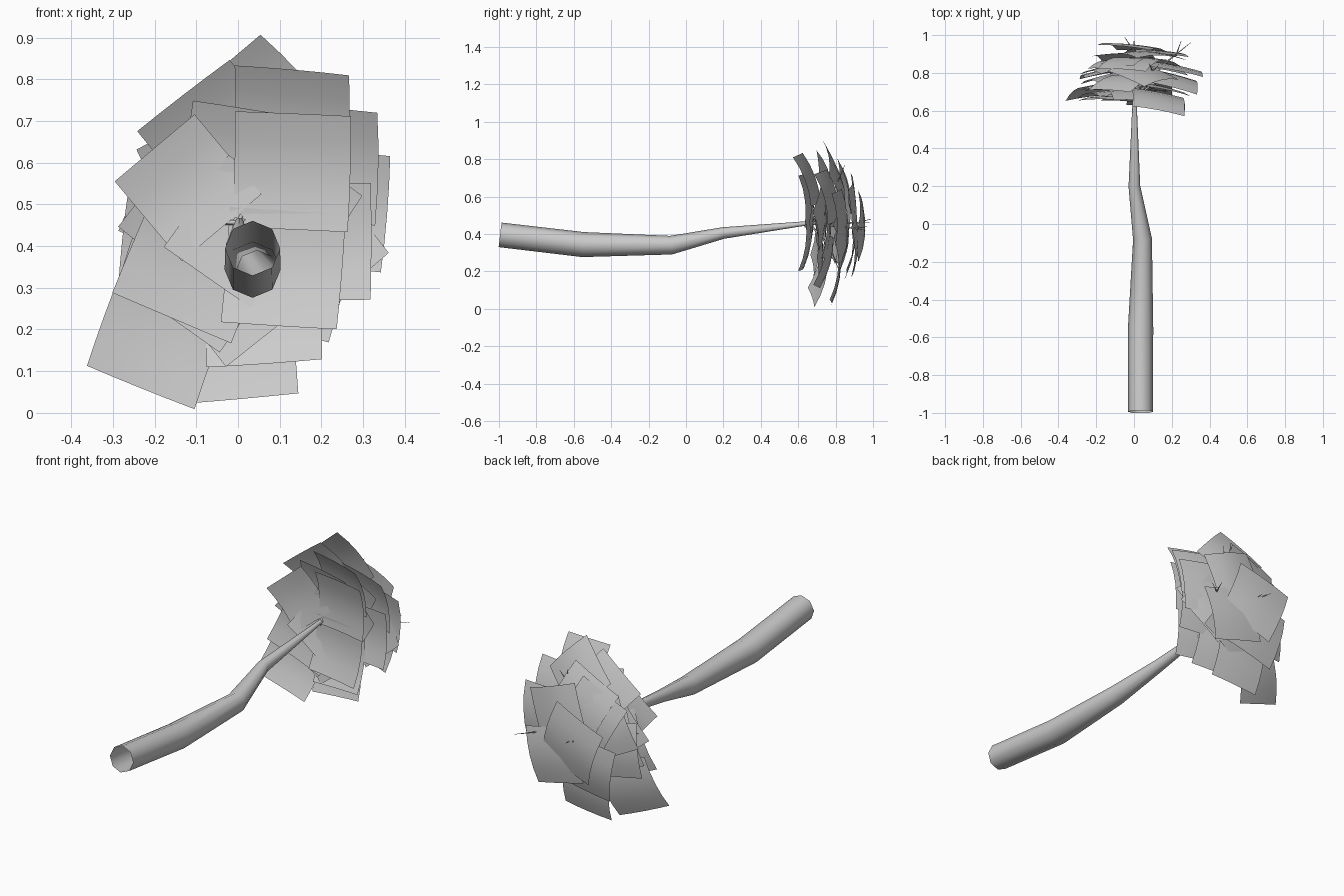
import bpy, bmesh, random
from math import sin, cos, radians
from mathutils import Vector

random.seed(4)


def tube(name, pts, sides_res):
    """Tapered open tube through (x, y, z, radius) points."""
    cu = bpy.data.curves.new(name, 'CURVE')
    cu.dimensions = '3D'
    cu.bevel_depth = 1.0
    cu.bevel_resolution = sides_res
    sp = cu.splines.new('POLY')
    sp.points.add(len(pts) - 1)
    for p, (x, y, z, r) in zip(sp.points, pts):
        p.co = (x, y, z, 1)
        p.radius = r
    sp.use_smooth = True
    ob = bpy.data.objects.new(name, cu)
    bpy.context.collection.objects.link(ob)
    return ob


# Trunk: eight-sided, gently bent, thinning towards the crown, open at the foot
tube("trunk", [(0.035, -0.994, 0.395, 0.066), (0.035, -0.55, 0.343, 0.067),
               (0.045, -0.08, 0.34, 0.05), (0.002, 0.2, 0.405, 0.031),
               (0.003, 0.65, 0.457, 0.011), (0.0, 0.8, 0.46, 0.007)], 2)

# Twigs fanning out of the trunk tip inside the crown
hub = Vector((0.0, 0.66, 0.456))
twig_tips = [(-0.19, 0.72, 0.46), (0.19, 0.76, 0.55), (0.13, 0.84, 0.75),
             (-0.12, 0.84, 0.62), (-0.05, 0.82, 0.2), (0.3, 0.96, 0.42),
             (0.0, 0.98, 0.46)]
for tip in twig_tips:
    t = Vector(tip)
    mid = hub.lerp(t, 0.5) + Vector((0, 0.03, 0))
    tube("twig", [(*hub, 0.006), (*mid, 0.005), (*t, 0.001)], 0)
    fork = t + Vector((-0.05, 0.01, 0.02))
    tube("twig_fork", [(*mid.lerp(t, 0.5), 0.004), (*fork, 0.001)], 0)

# Leaf cards: centre x, y, z, in-plane turn, size
cards = [
    (-0.19, 0.72, 0.185, -21, 0.28), (0.00, 0.81, 0.165, 5, 0.27),
    (0.06, 0.75, 0.25, 3, 0.28), (-0.10, 0.70, 0.37, -23, 0.31),
    (0.11, 0.65, 0.345, -4, 0.28), (0.01, 0.67, 0.43, -35, 0.27),
    (0.13, 0.66, 0.695, -3, 0.28), (0.13, 0.65, 0.58, -2, 0.28),
    (0.05, 0.80, 0.73, 42, 0.27), (0.20, 0.77, 0.60, -3, 0.28),
    (0.22, 0.83, 0.49, -5, 0.28), (0.17, 0.84, 0.40, 40, 0.28),
    (0.18, 0.76, 0.41, 0, 0.28), (-0.12, 0.67, 0.54, 40, 0.25),
    (-0.05, 0.76, 0.66, 38, 0.28), (-0.14, 0.81, 0.40, -6, 0.28),
    (-0.10, 0.74, 0.47, 52, 0.27), (0.00, 0.94, 0.44, 20, 0.30),
    (0.10, 0.90, 0.55, 70, 0.28), (-0.05, 0.89, 0.32, 12, 0.29),
    (0.12, 0.91, 0.34, -15, 0.28), (-0.01, 0.86, 0.63, 25, 0.28),
]
# Inner cards filling the dome
for i in range(10):
    a = radians(i * 36 + 15)
    cards.append((0.12 * cos(a), random.uniform(0.68, 0.88), 0.45 + 0.15 * sin(a),
                  random.uniform(-45, 45), 0.27))

N = 4
bm = bmesh.new()
for cx, cy, cz, turn, size in cards:
    # every card faces roughly outward from the dome
    n = Vector((cx * 0.9 + random.uniform(-0.12, 0.12), 1.0,
                (cz - 0.44) * 1.0 + random.uniform(-0.1, 0.14))).normalized()
    q = Vector((0, 1, 0)).rotation_difference(n)
    c, s = cos(radians(turn)), sin(radians(turn))
    grid = []
    for j in range(N + 1):
        for i in range(N + 1):
            u, v = (i / N - 0.5) * size, (j / N - 0.5) * size
            bend = 0.010 - 1.0 * v * v - 0.3 * u * u
            p = q @ Vector((u * c - v * s, bend, u * s + v * c))
            p += Vector((cx, cy, cz))
            p.z = max(p.z, 0.0)
            grid.append(bm.verts.new(p))
    for j in range(N):
        for i in range(N):
            k = j * (N + 1) + i
            f = bm.faces.new((grid[k], grid[k + N + 1], grid[k + N + 2], grid[k + 1]))
            f.smooth = True
me = bpy.data.meshes.new("leaf_cards")
bm.to_mesh(me)
bm.free()
bpy.context.collection.objects.link(bpy.data.objects.new("leaf_cards", me))
